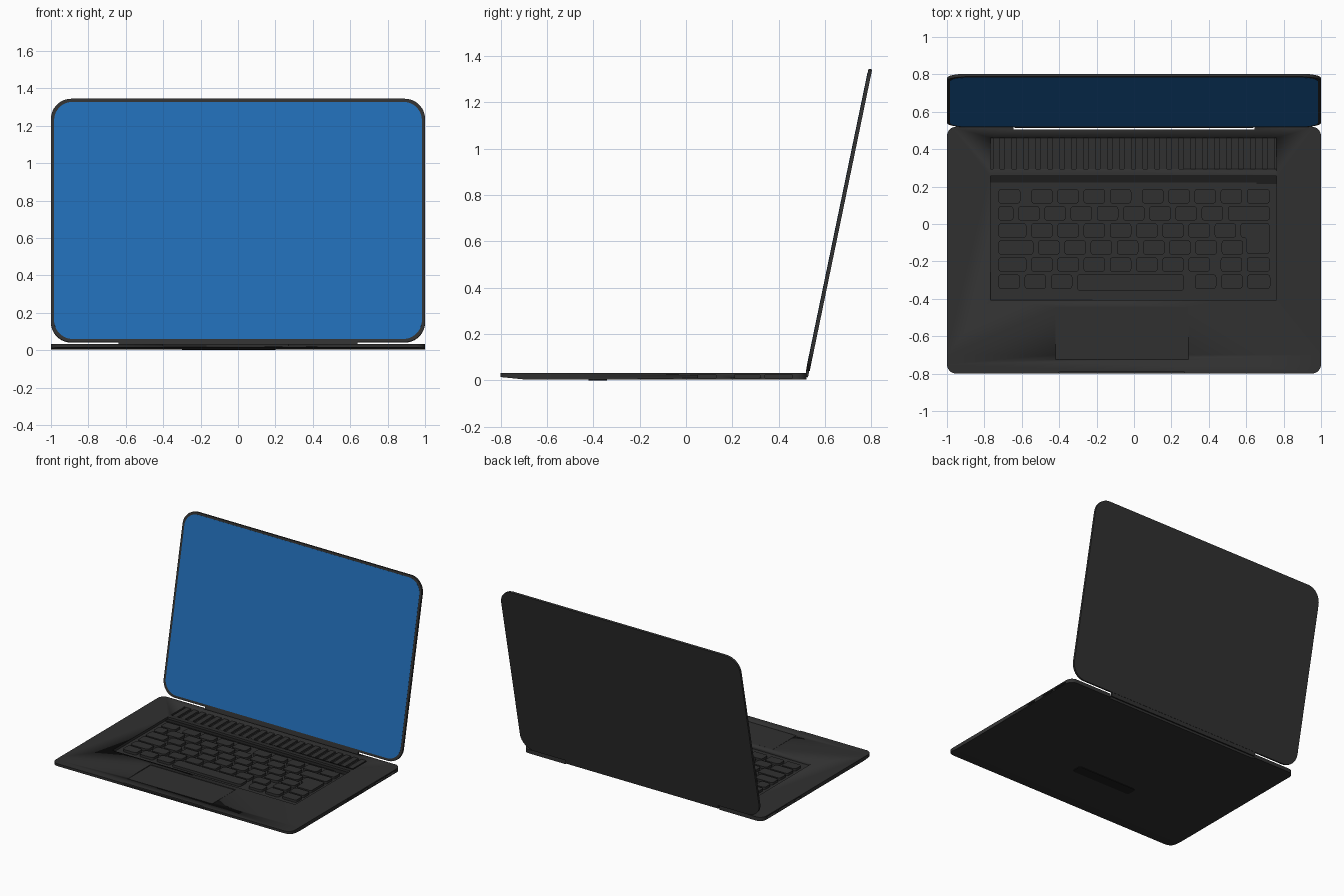
import bpy, bmesh, math
from mathutils import Matrix, Vector

if "Cube" in bpy.data.objects:
    bpy.data.objects.remove(bpy.data.objects["Cube"])


def material(name, rgb):
    m = bpy.data.materials.new(name)
    m.diffuse_color = (*rgb, 1)
    m.use_nodes = True
    m.node_tree.nodes["Principled BSDF"].inputs["Base Color"].default_value = m.diffuse_color
    return m


DARK = material("dark_shell", (0.03, 0.03, 0.03))
BLACK = material("black_trim", (0.012, 0.012, 0.012))
BLUE = material("blue_display", (0.015, 0.15, 0.46))


def prism(bm, pts, z0, z1, r=0.0, seg=4):
    """Extrude a right-angled outline with rounded corners."""
    out = []
    for i, p in enumerate(pts):
        p = Vector(p)
        if r == 0:
            out.append(p)
            continue
        a = (Vector(pts[i - 1]) - p).normalized()
        b = (Vector(pts[(i + 1) % len(pts)]) - p).normalized()
        c = p + r * (a + b)
        for k in range(seg + 1):
            t = k / seg * math.pi / 2
            out.append(c - r * (math.cos(t) * b + math.sin(t) * a))
    lo = [bm.verts.new((p.x, p.y, z0)) for p in out]
    hi = [bm.verts.new((p.x, p.y, z1)) for p in out]
    bm.faces.new(lo[::-1])
    bm.faces.new(hi)
    n = len(out)
    for i in range(n):
        j = (i + 1) % n
        bm.faces.new((lo[i], lo[j], hi[j], hi[i]))


def slab(bm, x0, x1, y0, y1, z0, z1, r=0.0, seg=4):
    prism(bm, [(x0, y0), (x1, y0), (x1, y1), (x0, y1)], z0, z1, r, seg)


def finish(bm, name, mat, matrix=Matrix()):
    bmesh.ops.recalc_face_normals(bm, faces=bm.faces[:])
    me = bpy.data.meshes.new(name)
    bm.to_mesh(me)
    bm.free()
    me.materials.append(mat)
    me.shade_smooth()
    me.set_sharp_from_angle(angle=math.radians(35))
    ob = bpy.data.objects.new(name, me)
    ob.matrix_world = matrix
    bpy.context.collection.objects.link(ob)
    return ob


TOP = 0.032
KX0, KX1 = -0.767, 0.762
PAD = (-0.42, 0.292, -0.724, -0.445)

# Base shell, with the underside rising toward the front edge
bm = bmesh.new()
slab(bm, -1, 1, -0.8, 0.52, 0.004, TOP, 0.05, 8)
bmesh.ops.bisect_plane(bm, geom=bm.verts[:] + bm.edges[:] + bm.faces[:],
                       plane_co=(0, -0.7, 0), plane_no=(0, 1, 0))
for v in bm.verts:
    if v.co.z < 0.01 and v.co.y < -0.701:
        v.co.z += (-0.7 - v.co.y) * 0.1
base = finish(bm, "base_shell", DARK)

# Recesses: keyboard, vent, touchpad, finger notch, hinge notch, side ports
bm = bmesh.new()
slab(bm, KX0, KX1, -0.406, 0.257, 0.013, 0.1)
slab(bm, KX0, KX1, 0.294, 0.46, 0.016, 0.1)
slab(bm, *PAD, TOP - 0.006, 0.1)
slab(bm, -0.4, 0.27, -0.9, -0.792, 0.022, 0.1)
slab(bm, -0.645, 0.645, 0.505, 0.6, -0.1, 0.1)
for s in (-1, 1):
    for y0, y1 in ((0.05, 0.13), (0.21, 0.32), (0.34, 0.46)):
        slab(bm, *sorted((s * 0.975, s * 1.1)), y0, y1, 0.010, 0.023)
cutter = finish(bm, "recess_cutter", DARK)
cutter.hide_render = True
mod = base.modifiers.new("recesses", 'BOOLEAN')
mod.object = cutter
mod.solver = 'EXACT'
bpy.context.view_layer.objects.active = base
bpy.ops.object.modifier_apply(modifier=mod.name)
bpy.data.objects.remove(cutter)

# Touchpad
bm = bmesh.new()
g = 0.004
slab(bm, PAD[0] + g, PAD[1] - g, PAD[2] + g, PAD[3] - g, 0.02, TOP - 0.002)
finish(bm, "touchpad", DARK)

# Dark strip behind the keys, with a wider tab at the right
bm = bmesh.new()
prism(bm, [(KX0, 0.222), (0.655, 0.222), (0.655, 0.214), (KX1, 0.214),
           (KX1, 0.257), (KX0, 0.257)], 0.012, 0.016)
finish(bm, "keyboard_back_strip", BLACK)

# Vent slats
bm = bmesh.new()
pitch = (KX1 - KX0) / 24
for i in range(24):
    x = KX0 + (i + 0.5) * pitch
    slab(bm, x - 0.02, x + 0.02, 0.295, 0.459, 0.015, 0.03)
finish(bm, "vent_slats", DARK)

# Keys: widths per row in layout units, negative values are extra spaces
U, GAP, STD = 0.00535, 4.7, 21.5
ROWS = [
    [22, -6] + [STD] * 4 + [-6] + [STD] * 4 + [23],
    [15] + [STD] * 8 + [42],
    [28] + [STD] * 8,
    [35] + [STD] * 8,
    [28] + [STD] * 7 + [-6] + [STD, 23],
    [STD] * 3 + [107, -6, STD, STD, 23],
]
bm = bmesh.new()
for r, row in enumerate(ROWS):
    y = 0.148 - r * 0.0912
    x = -0.725
    for w in row:
        if w < 0:
            x -= w * U
            continue
        low = 0.01 if w > 100 else 0
        slab(bm, x, x + w * U, y - 0.039 - low, y + 0.039, 0.012, TOP - 0.001, 0.017)
        x += (w + GAP) * U
# L-shaped key spanning two rows
prism(bm, [(0.602, -0.161), (0.602, -0.161 + 0.0), (0.724, -0.161), (0.724, 0.005),
           (0.570, 0.005), (0.570, -0.073), (0.602, -0.073)][1:],
      0.012, TOP - 0.001, 0.015)
finish(bm, "keys", DARK)

# Foot bar under the base
bm = bmesh.new()
slab(bm, -0.3, 0.2, -0.42, -0.34, 0.0, 0.005, 0.02)
finish(bm, "foot_bar", BLACK)

# Lid, hinge and display share one tilted frame (local y runs up the lid)
tilt = Matrix.Translation((0, 0.518, 0.043)) @ Matrix.Rotation(math.radians(90 - 11.7), 4, 'X')
L = 1.329
bm = bmesh.new()
slab(bm, -1, 1, 0, L, -0.016, 0, 0.11, 12)
finish(bm, "lid", DARK, tilt)

bm = bmesh.new()
e = 0.017
slab(bm, -1 + e, 1 - e, e, L - e, -0.004, 0.001, 0.1, 12)
finish(bm, "display", BLUE, tilt)

bm = bmesh.new()
slab(bm, -0.64, 0.64, -0.028, 0.004, -0.014, -0.001)
finish(bm, "hinge_bar", DARK, tilt)
